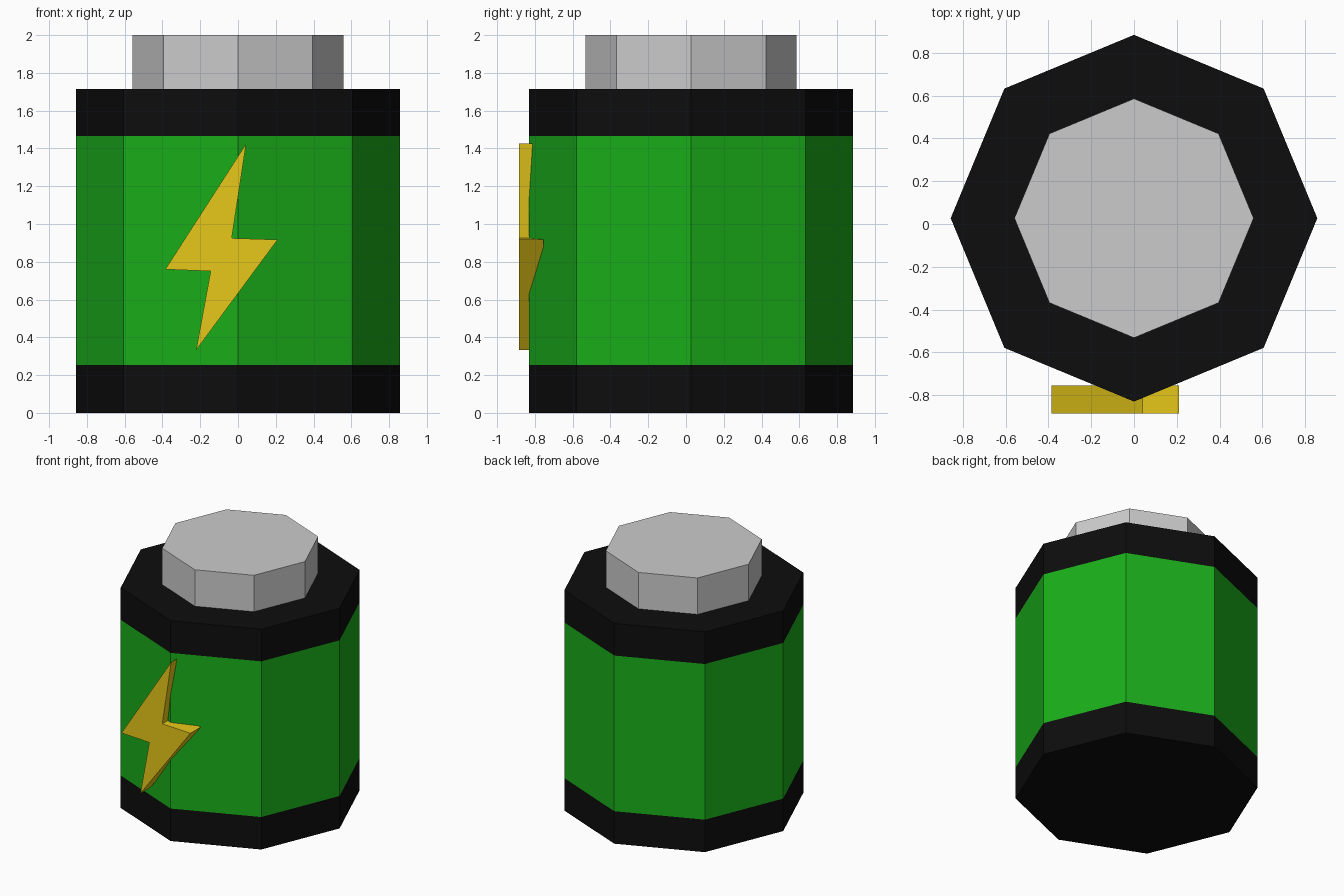
import bpy, bmesh
from math import cos, sin, pi

if "Cube" in bpy.data.objects:
    bpy.data.objects.remove(bpy.data.objects["Cube"])

CY = 0.027   # body axis sits slightly behind the origin
SIDES = 8


def material(name, rgb):
    m = bpy.data.materials.new(name)
    m.diffuse_color = (*rgb, 1)
    m.use_nodes = True
    m.node_tree.nodes["Principled BSDF"].inputs["Base Color"].default_value = m.diffuse_color
    return m


def prism(name, base, offset, mat=None, bottom=True, top=True):
    """Extrude a closed outline by an offset, with optional end faces."""
    bm = bmesh.new()
    a = [bm.verts.new(p) for p in base]
    b = [bm.verts.new([p[i] + offset[i] for i in range(3)]) for p in base]
    n = len(a)
    for i in range(n):
        j = (i + 1) % n
        bm.faces.new((a[i], a[j], b[j], b[i]))
    if bottom:
        bm.faces.new(a[::-1])
    if top:
        bm.faces.new(b)
    mesh = bpy.data.meshes.new(name)
    bm.to_mesh(mesh)
    bm.free()
    obj = bpy.data.objects.new(name, mesh)
    bpy.context.collection.objects.link(obj)
    if mat:
        mesh.materials.append(mat)
    return obj


def octagon(r, z):
    return [(r * cos(2 * pi * i / SIDES), CY + r * sin(2 * pi * i / SIDES), z)
            for i in range(SIDES)]


black = material("black", (0.004, 0.004, 0.004))
green = material("green", (0.01, 0.42, 0.01))
yellow = material("yellow", (0.8, 0.58, 0.01))

# Battery casing: bands meet flush, so only the outer ends are closed
R = 0.857
prism("bottom_band", octagon(R, 0), (0, 0, 0.253), black, top=False)
prism("casing", octagon(R, 0.253), (0, 0, 1.213), green, False, False)
prism("top_band", octagon(R, 1.466), (0, 0, 0.25), black, bottom=False)

# Metal terminal
prism("terminal", octagon(0.559, 1.716), (0, 0, 0.284), bottom=False)

# Lightning bolt plate on the front (outline counter-clockwise seen from -y)
bolt = [(0.043, 1.425), (-0.385, 0.76), (-0.145, 0.75),
        (-0.222, 0.332), (0.21, 0.917), (-0.033, 0.925)]
prism("bolt", [(x, -0.755, z) for x, z in bolt], (0, -0.13, 0), yellow)
